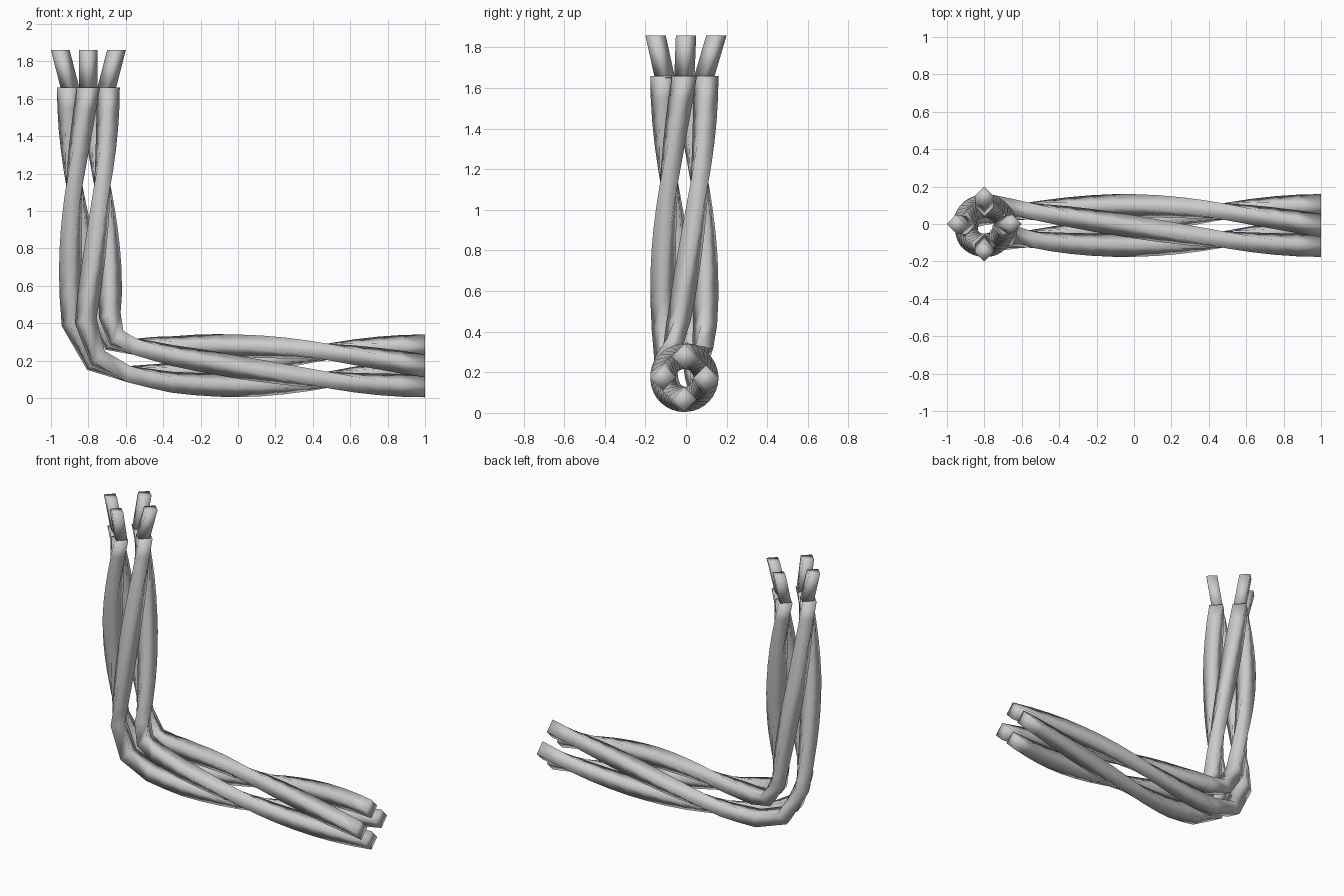
import bpy, bmesh
from math import cos, sin, pi
from mathutils import Vector

if "Cube" in bpy.data.objects:
    bpy.data.objects.remove(bpy.data.objects["Cube"])

R, HALF = 0.106, 0.062          # strand offset from the bundle axis, half diagonal of strand
YC = -0.008
FRONT = Vector((0, -1, 0))
TURN = 1.5 * pi                 # total twist along the bundle


def sweep(name, sections):
    """Skin a list of four-point sections into a capped, smooth tube."""
    bm = bmesh.new()
    rings = [[bm.verts.new(p) for p in s] for s in sections]
    for a, b in zip(rings, rings[1:]):
        for i in range(4):
            j = (i + 1) % 4
            bm.faces.new((a[i], a[j], b[j], b[i]))
    bm.faces.new(rings[0])
    bm.faces.new(rings[-1])
    bmesh.ops.recalc_face_normals(bm, faces=bm.faces)
    for f in bm.faces:
        f.smooth = True
    me = bpy.data.meshes.new(name)
    bm.to_mesh(me)
    bm.free()
    ob = bpy.data.objects.new(name, me)
    bpy.context.collection.objects.link(ob)
    return ob


def diamond(c, u, v, r):
    return [c + u * r, c + v * r, c - u * r, c - v * r]


# Bundle axis: (x, z, subdivisions of the following span)
knots = [(1, .172, 8), (0, .172, 3), (-.35, .18, 2), (-.57, .202, 1), (-.71, .255, 1),
         (-.785, .42, 2), (-.79, .7, 4), (-.8, 1.1, 5), (-.8, 1.66, 0)]
path = []
for (x0, z0, n), (x1, z1, _) in zip(knots, knots[1:]):
    path += [Vector((x0 + (x1 - x0) * i / n, YC, z0 + (z1 - z0) * i / n)) for i in range(n)]
path.append(Vector((-.8, YC, 1.66)))

dist = [0]
for a, b in zip(path, path[1:]):
    dist.append(dist[-1] + (b - a).length)

# Inner direction at each point, with square-cut ends
inner = []
for i in range(len(path)):
    if i == 0:
        t = Vector((-1, 0, 0))
    elif i == len(path) - 1:
        t = Vector((0, 0, 1))
    else:
        t = ((path[i] - path[i - 1]).normalized() + (path[i + 1] - path[i]).normalized()).normalized()
    inner.append(Vector((t.z, 0, -t.x)))

for k in range(4):
    # Twisted strand
    secs = []
    for p, s, n in zip(path, dist, inner):
        a = k * pi / 2 + TURN * s / dist[-1]
        u = FRONT * cos(a) + n * sin(a)
        v = FRONT * -sin(a) + n * cos(a)
        secs.append(diamond(p + u * R, u, v, HALF))
    sweep(f"strand_{k + 1}", secs)

    # Thin core splaying outward from the upper end
    u = Vector((cos(k * pi / 2), sin(k * pi / 2), 0))
    v = Vector((-u.y, u.x, 0))
    sweep(f"core_{k + 1}", [diamond(Vector((-.8, YC, 1.65)) + u * .096, u, v, .05),
                            diamond(Vector((-.8, 0, 1.86)) + u * .15, u, v, .05)])
